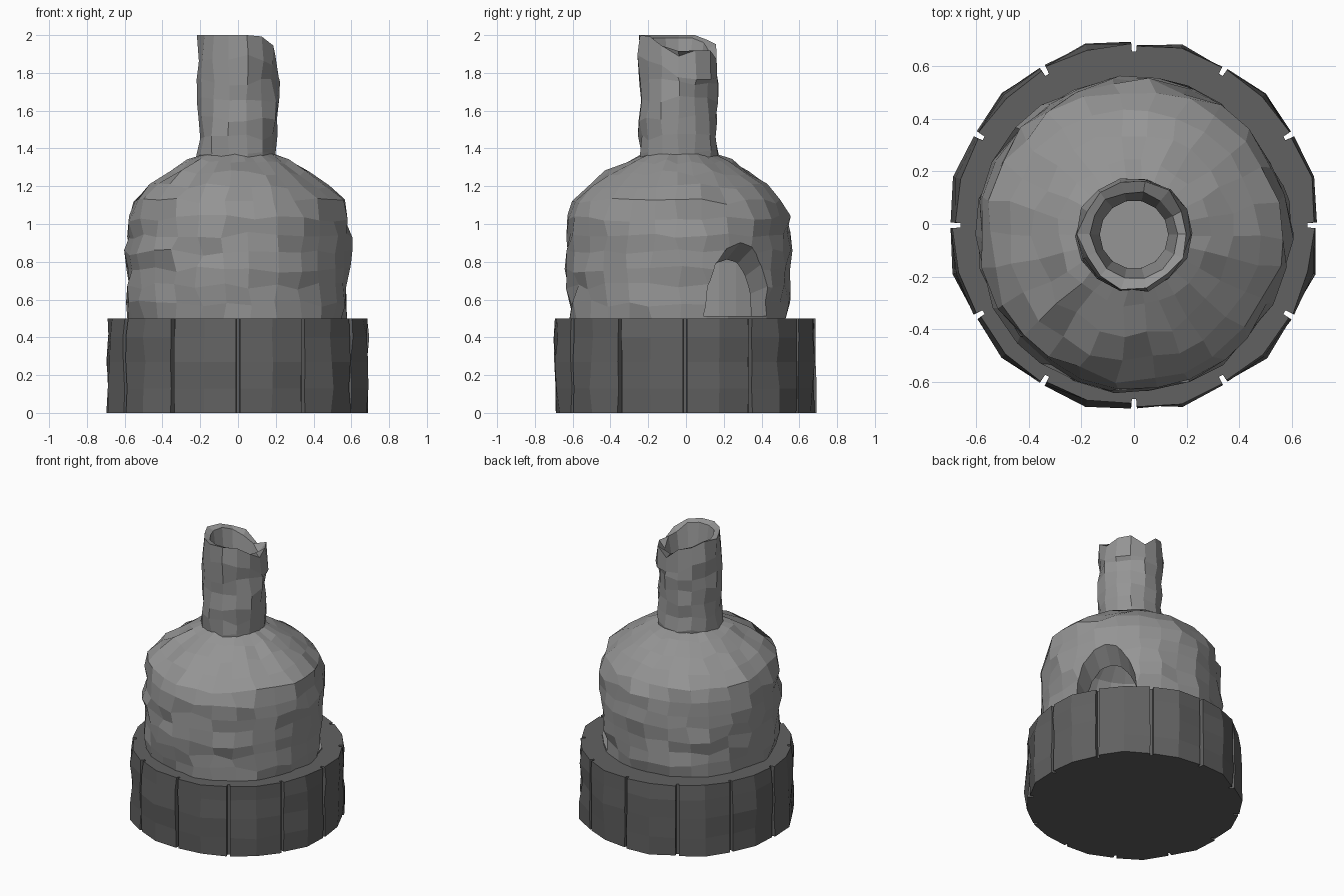
import bpy, bmesh, math, random
from mathutils import Vector

if "Cube" in bpy.data.objects:
    bpy.data.objects.remove(bpy.data.objects["Cube"])

random.seed(4)


def material(name, v):
    m = bpy.data.materials.new(name)
    m.diffuse_color = (v, v, v, 1)
    m.use_nodes = True
    m.node_tree.nodes["Principled BSDF"].inputs["Base Color"].default_value = m.diffuse_color
    return m


STONE = material("weathered_stone", 0.30)
DARK = material("dark_stone", 0.12)


def loft(name, rings, mat, caps=False, wrap=False):
    """Skin a stack of closed rings; cap the ends or wrap last ring to first."""
    bm = bmesh.new()
    vs = [[bm.verts.new(p) for p in ring] for ring in rings]
    n = len(vs[0])
    pairs = list(zip(vs, vs[1:]))
    if wrap:
        pairs.append((vs[-1], vs[0]))
    for a, b in pairs:
        for i in range(n):
            j = (i + 1) % n
            bm.faces.new((a[i], a[j], b[j], b[i]))
    if caps:
        bm.faces.new(vs[0][::-1])
        bm.faces.new(vs[-1])
    bmesh.ops.recalc_face_normals(bm, faces=bm.faces)
    me = bpy.data.meshes.new(name)
    bm.to_mesh(me)
    bm.free()
    ob = bpy.data.objects.new(name, me)
    bpy.context.collection.objects.link(ob)
    me.materials.append(mat)
    return ob


def ring(r, z, n, jit=0.0, jz=0.0, cy=-0.04, turn=0.0):
    pts = []
    for i in range(n):
        a = 2 * math.pi * (i + turn) / n + random.uniform(-jit, jit) * 2.0
        rr = r + random.uniform(-jit, jit)
        pts.append(Vector((rr * math.cos(a), cy + rr * math.sin(a),
                           z + random.uniform(-jz, jz))))
    return pts


# round base of twelve blocks separated by narrow joints
base_rings = []
levels = [0, 0.13, 0.27, 0.40, 0.5]
for z in levels:
    pts = []
    for k in range(12):
        for deg, r, jit in ((-0.7, 0.66, 0), (0.7, 0.66, 0), (0.9, 0.69, 0.008),
                            (15, 0.70, 0.015), (29.1, 0.69, 0.008)):
            a = math.radians(30 * k + deg)
            rr = r + random.uniform(-jit, jit)
            if z == 0.5 and jit:
                rr -= 0.006
            pts.append((rr * math.cos(a), -0.005 + rr * math.sin(a), z))
    base_rings.append(pts)
loft("base", base_rings, DARK, caps=True)

# rough hollow dome: outer skin, then inner skin
outer = [(.57, .47), (.58, .58), (.585, .67), (.59, .76), (.59, .85), (.59, .94),
         (.58, 1.03), (.555, 1.12), (.48, 1.20), (.38, 1.27), (.28, 1.33), (.19, 1.37)]
inner = [(.13, 1.30), (.25, 1.24), (.37, 1.14), (.44, 1.0), (.46, .8), (.46, .47)]
dome_rings = []
for k, (r, z) in enumerate(outer):
    ends = k in (0, len(outer) - 1)
    dome_rings.append(ring(r, z, 26, 0.018, 0 if ends else 0.018))
dome_rings += [ring(r, z, 26) for r, z in inner]
dome = loft("dome", dome_rings, STONE, wrap=True)

# arched mouth, tapering inwards
ang = math.radians(34)
out = Vector((math.cos(ang), math.sin(ang), 0))
side = Vector((-math.sin(ang), math.cos(ang), 0))


def arch(dist, half, height):
    c = Vector((0, -0.04, 0.512)) + out * dist
    pts = []
    for i in range(9):
        t = math.pi * i / 8
        pts.append(c + side * (half * math.cos(t))
                   + Vector((0, 0, height * math.sin(t) ** 0.9)))
    return pts


cutter = loft("mouth_cutter", [arch(0.34, 0.165, 0.22), arch(0.70, 0.235, 0.47)],
              STONE, caps=True)
cutter.hide_render = True
mod = dome.modifiers.new("mouth", 'BOOLEAN')
mod.operation = 'DIFFERENCE'
mod.solver = 'EXACT'
mod.object = cutter
bpy.context.view_layer.objects.active = dome
bpy.ops.object.modifier_apply(modifier="mouth")
bpy.data.objects.remove(cutter)

# hearth floor inside the dome
loft("hearth_floor", [ring(0.48, 0.49, 26), ring(0.48, 0.51, 26)], STONE, caps=True)

# chimney with a broken top sloping down towards the back right


def broken(pts, rough):
    for p in pts:
        d = (p.x + p.y + 0.04) / math.sqrt(2)
        p.z -= max(0, min(1, (d + 0.03) / 0.2)) * (0.12 + random.uniform(-rough, rough))
    return pts


N = 14
chimney = [ring(0.20, 1.28, N)]
for z in (1.37, 1.46, 1.56, 1.66, 1.75):
    chimney.append(ring(0.21, z, N, 0.014, 0.02))
chimney.append(broken(ring(0.212, 1.88, N, 0.014, 0.02), 0.02))
chimney.append(broken(ring(0.207, 2.0, N, 0.012), 0.05))
chimney.append(broken(ring(0.165, 1.985, N, 0.008), 0.03))
chimney.append(ring(0.13, 1.72, N))
chimney.append(ring(0.13, 1.28, N))
loft("chimney", chimney, STONE, wrap=True)
